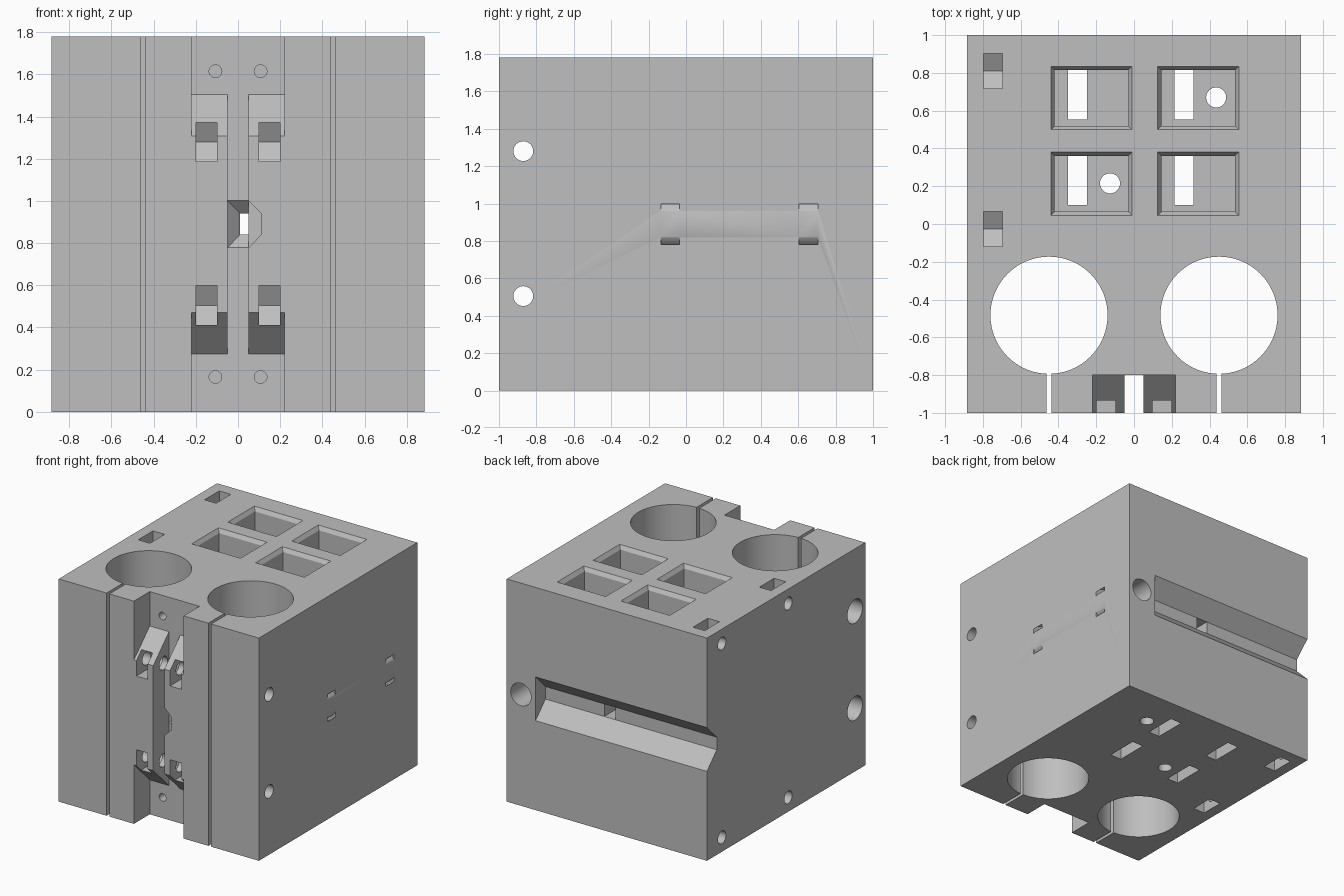
import bpy, bmesh
from math import sin, cos, pi
from mathutils import Vector

cube = bpy.data.objects.get("Cube")
if cube:
    bpy.data.objects.remove(cube)

grey = bpy.data.materials.new("plain grey")
grey.use_nodes = True
colour = (0.52, 0.52, 0.52, 1)
grey.diffuse_color = colour
grey.node_tree.nodes["Principled BSDF"].inputs["Base Color"].default_value = colour

W, D, H = 0.885, 1.0, 1.78
MID = H / 2
OUT = 0.05          # how far cutters reach past the block
cutters = []


def place(axis, u, v, t):
    """u and v are the two other axes in x, y, z order."""
    return {"x": (t, u, v), "y": (u, t, v), "z": (u, v, t)}[axis]


def new_object(name, loops, closed=False):
    """Skin a chain of equal loops; cap the ends, or join them when closed."""
    bm = bmesh.new()
    rings = [[bm.verts.new(p) for p in loop] for loop in loops]
    n = len(rings[0])
    pairs = list(zip(rings, rings[1:]))
    if closed:
        pairs.append((rings[-1], rings[0]))
    else:
        bm.faces.new(rings[0])
        bm.faces.new(rings[-1])
    for a, b in pairs:
        for i in range(n):
            j = (i + 1) % n
            bm.faces.new((a[i], a[j], b[j], b[i]))
    bmesh.ops.recalc_face_normals(bm, faces=bm.faces[:])
    mesh = bpy.data.meshes.new(name)
    bm.to_mesh(mesh)
    bm.free()
    mesh.materials.append(grey)
    obj = bpy.data.objects.new(name, mesh)
    bpy.context.scene.collection.objects.link(obj)
    return obj


def cut(name, loops, closed=False):
    obj = new_object(name, loops, closed)
    obj.hide_render = True
    cutters.append(obj)


def prism(name, axis, points, a, b):
    cut(name, [[place(axis, u, v, t) for u, v in points] for t in (a, b)])


def rect(u0, u1, v0, v1):
    return [(u0, v0), (u1, v0), (u1, v1), (u0, v1)]


def box(name, x0, x1, y0, y1, z0, z1):
    prism(name, "z", rect(x0, x1, y0, y1), z0, z1)


def circle(u, v, r, n):
    return [(u + r * cos(2 * pi * i / n), v + r * sin(2 * pi * i / n)) for i in range(n)]


def hole(name, axis, u, v, r, a, b, n=32):
    prism(name, axis, circle(u, v, r, n), a, b)


# Main block
block = new_object("holder_block", [[(x, y, z) for x, y in rect(-W, W, -D, D)] for z in (0, H)])
block.data.name = "holder_block"

# Round bores with clamping slits
for x in (-0.45, 0.45):
    hole("bore", "z", x, -0.483, 0.31, -OUT, H + OUT, 96)
    box("clamp_slit", x - 0.0125, x + 0.0125, -D - OUT, -0.7, -OUT, H + OUT)

# Front channel, with sloped ends on the two ribs
FLOOR = -0.8
box("centre_slot", -0.05, 0.05, -D - OUT, FLOOR, -OUT, H + OUT)
slope = [(-D - OUT, 0.52), (FLOOR, 0.275), (FLOOR, -OUT), (-D - OUT, -OUT)]
prism("channel_end_low", "x", slope, -0.22, 0.22)
prism("channel_end_high", "x", [(y, H - z) for y, z in slope], -0.22, 0.22)
for x in (-0.107, 0.107):
    for z in (0.165, H - 0.165):
        hole("rail_screw_hole", "y", x, z, 0.03, -0.9, -0.55)


# Slots for hexagonal nuts, ending in a point
def nut_profile(centre, start, axis_depth, sign):
    half, shoulder, tip = 0.093, 0.053, 0.107
    return [(centre - half, start), (centre + half, start),
            (centre + half, axis_depth + sign * shoulder),
            (centre, axis_depth + sign * tip),
            (centre - half, axis_depth + sign * shoulder)]


CLAMP_Y = -0.87
for z in (0.505, 1.28):
    hole("clamp_screw_hole", "x", CLAMP_Y, z, 0.053, -W - OUT, W + OUT)
    hole("clamp_head_recess", "x", CLAMP_Y, z, 0.095, -W - OUT, -W + 0.2)
    profile = [(y, zz) for zz, y in nut_profile(z, -D - OUT, CLAMP_Y, 1)]
    for x in (-0.149, 0.149):
        prism("clamp_nut_slot", "x", profile, x - 0.05, x + 0.05)

for y in (-0.027, 0.81):
    for z, start, sign in ((0.115, -OUT, 1), (H - 0.115, H + OUT, -1)):
        hole("side_screw_hole", "x", y, z, 0.05, -W - OUT, -0.58)
        prism("side_nut_slot", "x", nut_profile(y, start, z, sign), -0.798, -0.695)

# Deep pockets with chamfered rims and slotted floors
for x in (-0.225, 0.34):
    for y in (0.213, 0.667):
        hw, hh, c = 0.195, 0.148, 0.02
        box("pocket", x - hw, x + hw, y - hh, y + hh, 0.2, H + OUT)
        loops = []
        for grow, z in ((0, H - 0.03), (c, H), (c, H + OUT)):
            loops.append([(u, v, z) for u, v in
                          rect(x - hw - grow, x + hw + grow, y - hh - grow, y + hh + grow)])
        cut("pocket_rim", loops)
        box("floor_slot", x - 0.125, x - 0.025, y - 0.113, y + 0.147, -OUT, 0.3)
for x, y in ((-0.127, 0.215), (0.435, 0.67)):
    hole("floor_hole", "z", x, y, 0.053, -OUT, 0.3)

# Tapered groove across the back
G = 0.875
groove = [(G, MID - 0.05), (G, MID + 0.05), (D + OUT, MID + 0.225), (D + OUT, MID - 0.225)]
prism("back_groove", "x", groove, -W - OUT, 0.63)

# Cable passage: notch in one rib, funnel, then a square tunnel to the groove
notch = [(0.0, MID - 0.112), (0.05, MID - 0.112), (0.11, MID - 0.05),
         (0.11, MID + 0.05), (0.05, MID + 0.112), (0.0, MID + 0.112)]
prism("rib_notch", "y", notch, -D - OUT, FLOOR)
mouth = rect(-0.05, 0.05, MID - 0.112, MID + 0.112)
throat = rect(0.01, 0.11, MID - 0.05, MID + 0.05)
cut("cable_passage", [[(x, y, z) for x, z in ring] for ring, y in
                      ((mouth, FLOOR - 0.01), (mouth, FLOOR),
                       (throat, FLOOR + 0.06), (throat, 0.9))])

# Long hole in the back, with ring-shaped tie tunnels around it
AX = 0.76
hole("rear_hole", "y", AX, MID, 0.09, -0.25, D + OUT, 48)
for y in (-0.085, 0.655):
    loops = [[(x, yy, z) for x, z in circle(AX, MID, r, 48)]
             for r, yy in ((0.143, y - 0.05), (0.166, y - 0.05),
                           (0.166, y + 0.05), (0.143, y + 0.05))]
    cut("tie_tunnel", loops, closed=True)

# Cut everything from the block, then drop the cutters
for c in cutters:
    mod = block.modifiers.new(c.name, "BOOLEAN")
    mod.operation = "DIFFERENCE"
    mod.solver = "EXACT"
    mod.object = c
graph = bpy.context.evaluated_depsgraph_get()
result = bpy.data.meshes.new_from_object(block.evaluated_get(graph))
block.modifiers.clear()
block.data = result
for c in cutters:
    bpy.data.objects.remove(c)

bpy.ops.object.select_all(action="DESELECT")
block.select_set(True)
bpy.context.view_layer.objects.active = block
bpy.ops.object.shade_smooth_by_angle(angle=pi / 6)
